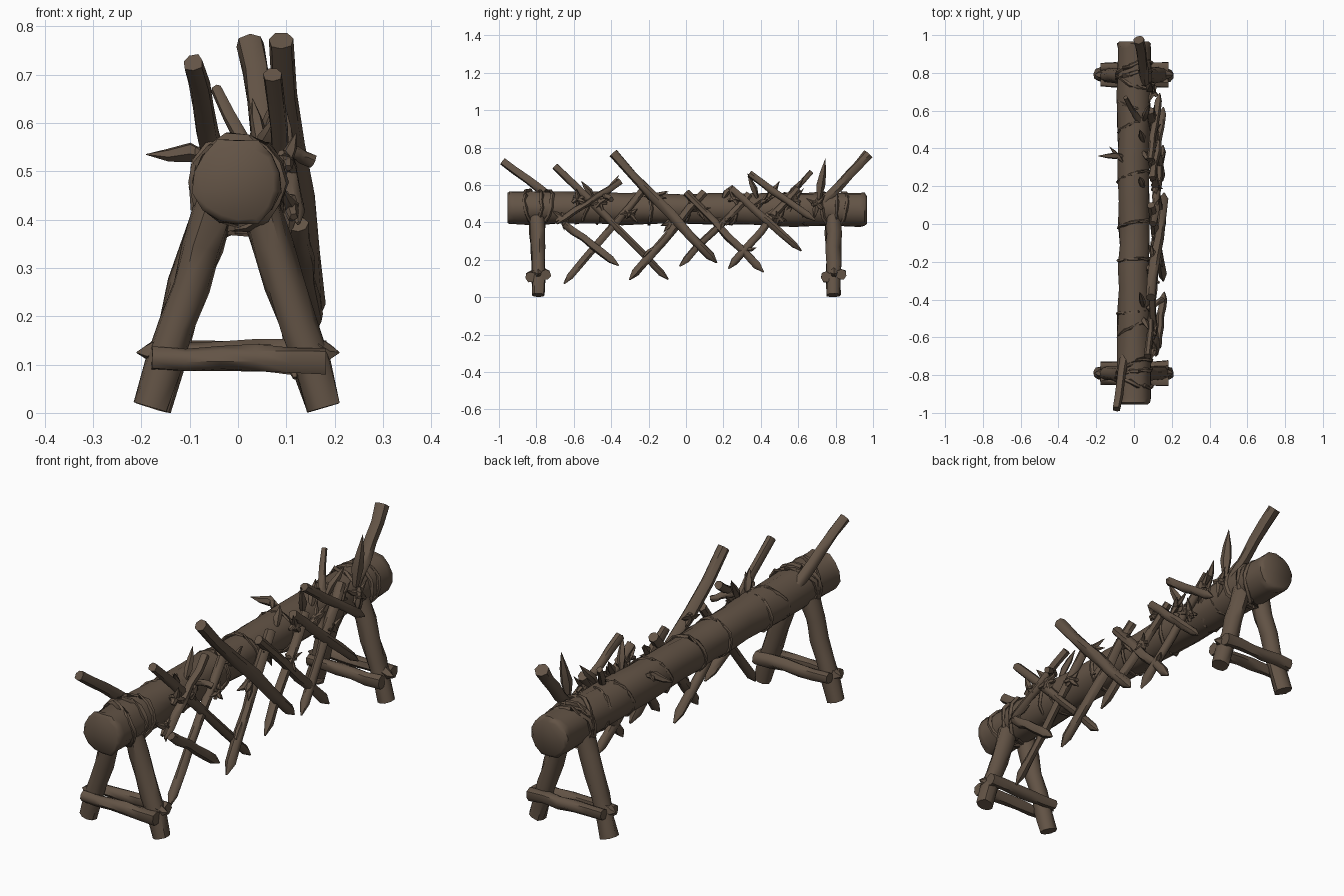
import bpy, bmesh, math, random
from mathutils import Vector

random.seed(7)
if "Cube" in bpy.data.objects:
    bpy.data.objects.remove(bpy.data.objects["Cube"])

wood = bpy.data.materials.new("weathered brown wood")
wood.use_nodes = True
wood.diffuse_color = (0.125, 0.088, 0.061, 1)
bsdf = wood.node_tree.nodes["Principled BSDF"]
bsdf.inputs["Base Color"].default_value = wood.diffuse_color
bsdf.inputs["Roughness"].default_value = 0.9


def tube(name, points, radii, sides=8, rough=0.08, closed=False):
    """Rough-hewn tube through points; closed makes a loop."""
    pts = [Vector(p) for p in points]
    n = len(pts)
    bm = bmesh.new()
    rings = []
    for i, p in enumerate(pts):
        if closed:
            d = pts[(i + 1) % n] - pts[i - 1]
        else:
            d = pts[min(i + 1, n - 1)] - pts[max(i - 1, 0)]
        d.normalize()
        ref = Vector((1, 0, 0)) if abs(d.x) < 0.9 else Vector((0, 1, 0))
        u = d.cross(ref).normalized()
        v = d.cross(u)
        ring = []
        for k in range(sides):
            a = math.tau * k / sides
            r = radii[i] * (1 + random.uniform(-rough, rough))
            ring.append(bm.verts.new(p + (u * math.cos(a) + v * math.sin(a)) * r))
        rings.append(ring)
    for i in range(n if closed else n - 1):
        a, b = rings[i], rings[(i + 1) % n]
        for k in range(sides):
            j = (k + 1) % sides
            bm.faces.new((a[k], a[j], b[j], b[k]))
    if not closed:
        bm.faces.new(rings[0])
        bm.faces.new(rings[-1])
    bmesh.ops.recalc_face_normals(bm, faces=bm.faces)
    mesh = bpy.data.meshes.new(name)
    bm.to_mesh(mesh)
    bm.free()
    mesh.materials.append(wood)
    ob = bpy.data.objects.new(name, mesh)
    bpy.context.collection.objects.link(ob)
    bpy.ops.object.select_all(action="DESELECT")
    ob.select_set(True)
    bpy.context.view_layer.objects.active = ob
    bpy.ops.object.shade_smooth_by_angle(angle=math.radians(50))
    return ob


def branch(name, a, b, r0, r1, bend=0.005, steps=5, sides=7, point=0.0):
    """Slightly crooked stick from a to b, with an optional sharpened end."""
    a, b = Vector(a), Vector(b)
    pts, radii = [], []
    for i in range(steps + 1):
        t = i / steps
        wob = Vector([random.uniform(-bend, bend) for _ in range(3)])
        pts.append(a.lerp(b, t) + (wob if 0 < i < steps else Vector()))
        radii.append(r0 + (r1 - r0) * t)
    if point:
        pts.append(b + (b - a).normalized() * point)
        radii.append(0.004)
    return tube(name, pts, radii, sides, 0.12)


def thorn(name, base, tip, r):
    """Spindle-shaped splinter."""
    a, b = Vector(base), Vector(tip)
    pts = [a.lerp(b, t) for t in (0, 0.3, 0.65, 1)]
    pts[1].z += r * 0.5
    return tube(name, pts, [r * 0.5, r, r * 0.7, 0.001], 5, 0.2)


def binding(name, y, r, thick, tilt=0.0):
    """Vine wrapped around the log."""
    pts = []
    for i in range(14):
        a = math.tau * i / 14
        rr = r * random.uniform(0.97, 1.04)
        pts.append((rr * math.cos(a), y + tilt * math.sin(a + 1) + random.uniform(-.006, .006),
                    0.472 - 0.006 * y + rr * math.sin(a)))
    return tube(name, pts, [thick] * 14, 5, 0.3, True)


# Main log with softly rounded ends
ys = [-0.955, -0.945] + [-0.92 + 1.85 * i / 16 for i in range(17)] + [0.955, 0.967]
log_r = [0.08, 0.092] + [0.081 + 0.011 * abs(y) for y in ys[2:-2]] + [0.09, 0.075]
tube("log", [(0, y, 0.472 - 0.006 * y) for y in ys], log_r, 14, 0.07)

# Trestles: splayed legs tied by two crossbars
for end, y in (("front", -0.79), ("back", 0.79)):
    for side, s in (("left", 1), ("right", -1)):
        branch(f"{end}_{side}_leg", (s * 0.178, y, 0.011), (s * 0.048, y - 0.005, 0.43),
               0.037, 0.042, 0.004, 5, 9)
        thorn(f"{end}_{side}_leg_splinter", (s * 0.15, y, 0.12), (s * 0.21, y, 0.125), 0.026)
    for k, off in enumerate((-0.04, 0.04)):
        branch(f"{end}_crossbar_{k}", (-0.178, y + off, 0.113 + k * 0.012),
               (0.182, y + off, 0.108 + k * 0.012), 0.024, 0.029, 0.003)
    for k in (-1, 0, 1):
        binding(f"{end}_lashing_{k}", y + k * 0.035, 0.092, 0.011, 0.04 * (k or 0.5))

# Prongs rising from the log ends
branch("front_prong", (-0.092, -0.98, 0.725), (-0.045, -0.66, 0.49), 0.021, 0.026)
branch("back_prong", (0.025, 0.975, 0.765), (0.065, 0.70, 0.47), 0.028, 0.024)

# Lattice of crossed sticks on the left flank: top point, lower point, radius
lattice = {
    "outer": [((.125, -.65, .39), (.155, -.40, .20), .021),
              ((.072, -.70, .70), (.122, -.13, .13), .020),
              ((.090, -.39, .77), (.155, .13, .22), .026),
              ((.100, 0.0, .56), (.150, .38, .17), .021),
              ((.100, .24, .58), (.150, .58, .28), .020),
              ((.085, .34, .66), (.130, .65, .44), .019)],
    "inner": [((.085, -.23, .57), (.115, -.62, .11), .020),
              ((.090, .10, .56), (.150, -.27, .13), .022),
              ((.090, .34, .55), (.150, 0.0, .20), .020),
              ((.085, .60, .58), (.145, .26, .19), .021),
              ((.085, -.35, .62), (.120, -.65, .42), .018)]}
for prefix, rows in lattice.items():
    for i, (a, b, r) in enumerate(rows):
        branch(f"{prefix}_lattice_stick_{i}", a, b, r, r, point=0.05)
branch("leaning_stick", (-0.045, 0.67, 0.67), (0.10, 0.42, 0.41), 0.013, 0.02)
thorn("upright_leaf", (0.08, 0.71, 0.52), (0.09, 0.745, 0.74), 0.026)

# Vines wound round the log
for i, (y, t) in enumerate([(-0.56, .04), (-0.47, .01), (-0.19, .005), (0.0, .02),
                            (0.25, .03), (0.52, .04), (0.63, -.03)]):
    binding(f"vine_{i}", y, 0.083, 0.009, t)

# Splinters where sticks cross
knots = [(-0.58, 0.52), (-0.46, 0.50), (-0.30, 0.44), (-0.17, 0.54), (-0.08, 0.40),
         (0.06, 0.47), (0.2, 0.40), (0.26, 0.52), (0.4, 0.50), (0.5, 0.42),
         (0.58, 0.52), (0.7, 0.49), (-0.66, 0.42), (-0.2, 0.24), (0.33, 0.25)]
for i, (y, z) in enumerate(knots):
    c = Vector((0.10 + max(0, 0.47 - z) * 0.18, y, z))
    for k in range(4 if z > 0.35 else 1):
        d = Vector((random.uniform(-0.3, 0.5), random.uniform(-1, 1), random.uniform(-0.9, 1)))
        d = d.normalized() * random.uniform(0.05, 0.085)
        thorn(f"splinter_{i}_{k}", c - d * 0.5, c + d, random.uniform(0.012, 0.019))

# Larger splinters sticking out of the log
thorn("right_spike", (-0.06, 0.36, 0.53), (-0.19, 0.36, 0.535), 0.02)
thorn("right_spike_small", (-0.06, 0.33, 0.53), (-0.13, 0.41, 0.54), 0.014)
branch("left_peg", (0.07, -0.45, 0.55), (0.155, -0.40, 0.52), 0.014, 0.014)
for i, (y, dy, z) in enumerate([(-0.44, .08, .65), (-0.5, -.06, .62), (0.2, .05, .60),
                                (0.38, -.05, .66), (0.44, .06, .62), (0.55, .08, .64)]):
    thorn(f"top_splinter_{i}", (0.05, y, 0.53), (0.03 + 0.05 * (i % 2), y + dy, z), 0.018)
